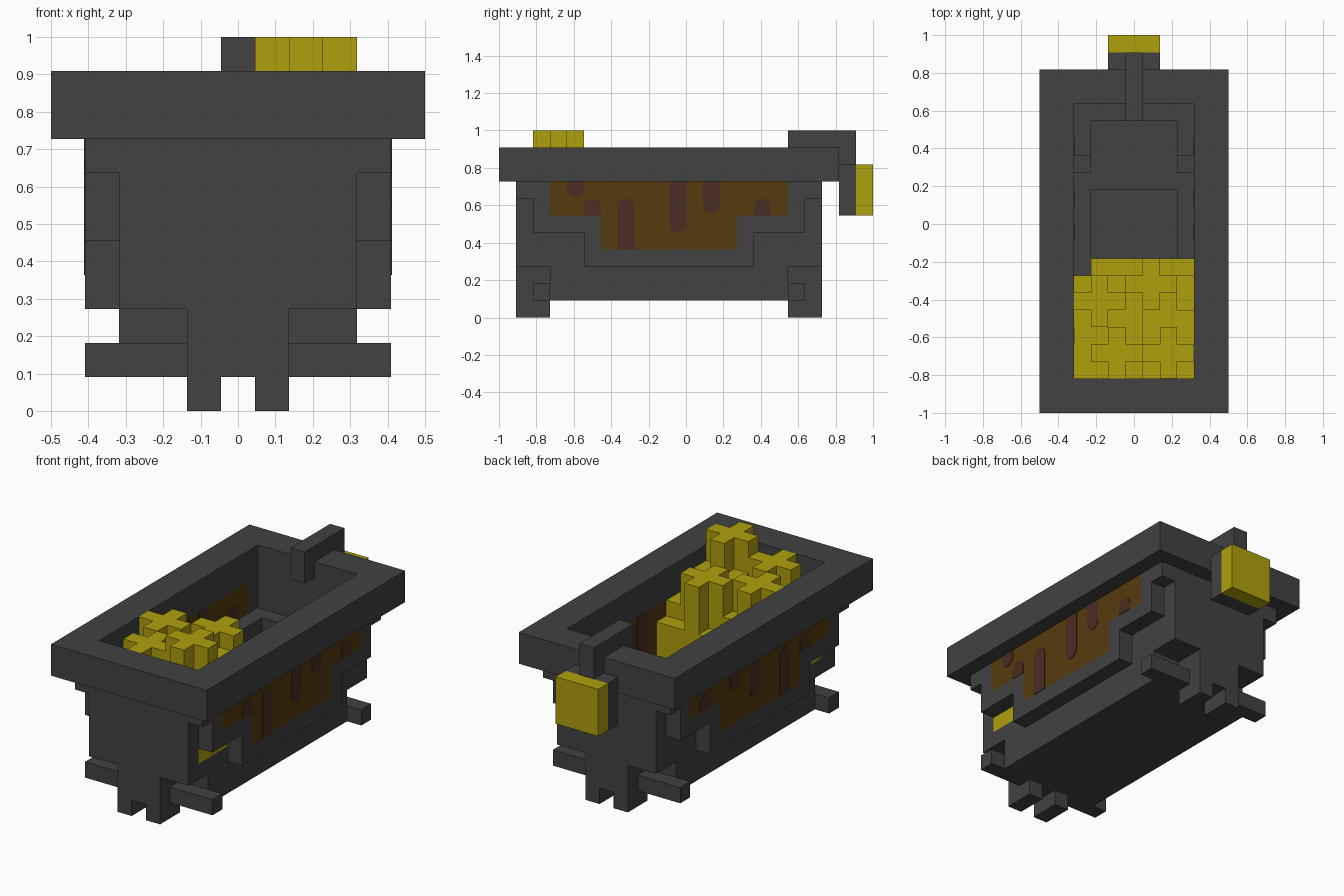
import bpy, bmesh, math

if "Cube" in bpy.data.objects:
    bpy.data.objects.remove(bpy.data.objects["Cube"], do_unlink=True)

U = 1 / 11  # one block


def material(name, rgb):
    m = bpy.data.materials.new(name)
    m.use_nodes = True
    m.diffuse_color = (*rgb, 1)
    m.node_tree.nodes["Principled BSDF"].inputs["Base Color"].default_value = (*rgb, 1)
    return m


IRON = material("dark iron", (0.054, 0.054, 0.054))
GOLD = material("gold", (0.43, 0.35, 0.004))
AMBER = material("amber brown", (0.094, 0.042, 0.004))
DRIP = material("dark drip", (0.065, 0.026, 0.017))


def finish(name, bm, mat):
    bmesh.ops.recalc_face_normals(bm, faces=bm.faces)
    mesh = bpy.data.meshes.new(name)
    bm.to_mesh(mesh)
    bm.free()
    mesh.materials.append(mat)
    ob = bpy.data.objects.new(name, mesh)
    bpy.context.collection.objects.link(ob)
    return ob


def blocks(name, mat, boxes):
    """Boxes given as x0, x1, y0, y1, z0, z1 in block units."""
    bm = bmesh.new()
    for x0, x1, y0, y1, z0, z1 in boxes:
        vs = bmesh.ops.create_cube(bm, size=1)["verts"]
        for v in vs:
            v.co.x = (x1 if v.co.x > 0 else x0) * U
            v.co.y = (y1 if v.co.y > 0 else y0) * U
            v.co.z = (z1 if v.co.z > 0 else z0) * U
    return finish(name, bm, mat)


def prisms(name, mat, profiles, x0, x1):
    """Side profiles (y, z) in block units, extruded from x0 to x1."""
    bm = bmesh.new()
    for pts in profiles:
        f = bm.faces.new([bm.verts.new((x0 * U, y * U, z * U)) for y, z in pts])
        ext = bmesh.ops.extrude_face_region(bm, geom=[f])["geom"]
        for v in ext:
            if isinstance(v, bmesh.types.BMVert):
                v.co.x = x1 * U
    return finish(name, bm, mat)


def both_ends(boxes):
    """Repeat boxes mirrored front to back about the tub centre."""
    return boxes + [(a, b, -2 - d, -2 - c, e, f) for a, b, c, d, e, f in boxes]


def both_sides(boxes):
    return boxes + [(-b, -a, c, d, e, f) for a, b, c, d, e, f in boxes]


# Rim around the opening
blocks("rim", IRON, both_ends([(-5.5, 5.5, 7, 9, 8, 10)])
       + both_sides([(3.5, 5.5, -9, 7, 8, 10)]))

# End walls, inner ledges and floor
blocks("tub_walls", IRON, both_ends([
    (-3.5, 3.5, 7, 8, 3, 8),
    (-3.5, 3.5, 6, 7, 3, 6),
    (-2.5, 2.5, 2, 6, 3, 4)])
    + both_ends(both_sides([(2.5, 3.5, 4, 6, 3, 6), (2.5, 3.5, 3, 4, 3, 5)]))
    + both_sides([(2.5, 3.5, -5, 3, 3, 4)]))
blocks("lower_body", IRON, [(-3.5, 3.5, -8, 6, 1, 3)])

# Feet and crossbars at each end
blocks("feet", IRON, both_ends(
    [(-1.5, 1.5, 6, 8, 1, 3)] + both_sides([(0.5, 1.5, 6, 8, 0, 1)])))
blocks("foot_bars", IRON, both_ends(both_sides([(1.5, 4.5, 6, 7, 1, 2)])))

# Stepped frame and panel on each side
half = [(6, 8), (6, 6), (3, 6), (3, 4)]
outer = [(8, 8), (8, 7), (7, 7), (7, 5), (4, 5), (4, 3)]


def mirror_y(pts):
    return [(-2 - y, z) for y, z in reversed(pts)]


frame = outer + mirror_y(outer) + [(-2 - y, z) for y, z in half] + list(reversed(half))
panel = half + mirror_y(half)


def drip(y, z_flat, z_tip):
    """Strip with one straight end and one round end."""
    r = 0.5
    s = 1 if z_tip > z_flat else -1
    arc = [(y + r * math.cos(math.pi * k / 8), z_tip - s * r + s * r * math.sin(math.pi * k / 8))
           for k in range(9)]
    return [(y + r, z_flat)] + arc + [(y - r, z_flat)]


drips = [drip(-6.5, 8, 7.1), drip(-5.5, 6, 7), drip(-3.5, 4, 7),
         drip(-0.5, 8, 5), drip(1.5, 8, 6.1), drip(4.5, 6, 7)]
for side, s in (("left", 1), ("right", -1)):
    prisms(side + "_frame", IRON, [frame], 3.5 * s, 4.5 * s)
    prisms(side + "_panel", AMBER, [panel], 3.5 * s, 4.5 * s)
    prisms(side + "_drips_outside", DRIP, drips, 4.48 * s, 4.53 * s)
    prisms(side + "_drips_inside", DRIP, drips, 3.47 * s, 3.52 * s)

# Spout, pipe and handle at the back
blocks("tap_pipe", IRON, [
    (-0.5, 0.5, 6, 10, 10, 11), (-0.5, 0.5, 6, 7, 9, 10),
    (-0.5, 0.5, 9, 10, 9, 10), (-1.5, 1.5, 9, 10, 6, 9)])
blocks("tap_plate", GOLD, [(-1.5, 1.5, 10, 11, 6, 9)])

# Gold heap topped with crosses
blocks("gold_heap", GOLD, [
    (-3.5, 3.5, -9, -3, 4, 8), (-2.5, 3.5, -3, -2, 4, 7),
    (0.5, 3.5, -9, -6, 8, 9)])


def cross(x, y, top, depth):
    return [(x - 1.5, x + 1.5, y - 0.5, y + 0.5, top - depth, top),
            (x - 0.5, x + 0.5, y + 0.5, y + 1.5, top - depth, top),
            (x - 0.5, x + 0.5, y - 1.5, y - 0.5, top - depth, top)]


crosses = [(2, -7.5, 11, 2), (-1, -7.5, 10, 2), (-2, -4.5, 10, 2),
           (1, -3.5, 10, 3), (2, -5.5, 9, 1)]
for i, c in enumerate(crosses):
    blocks("gold_cross_%d" % (i + 1), GOLD, cross(*c))
